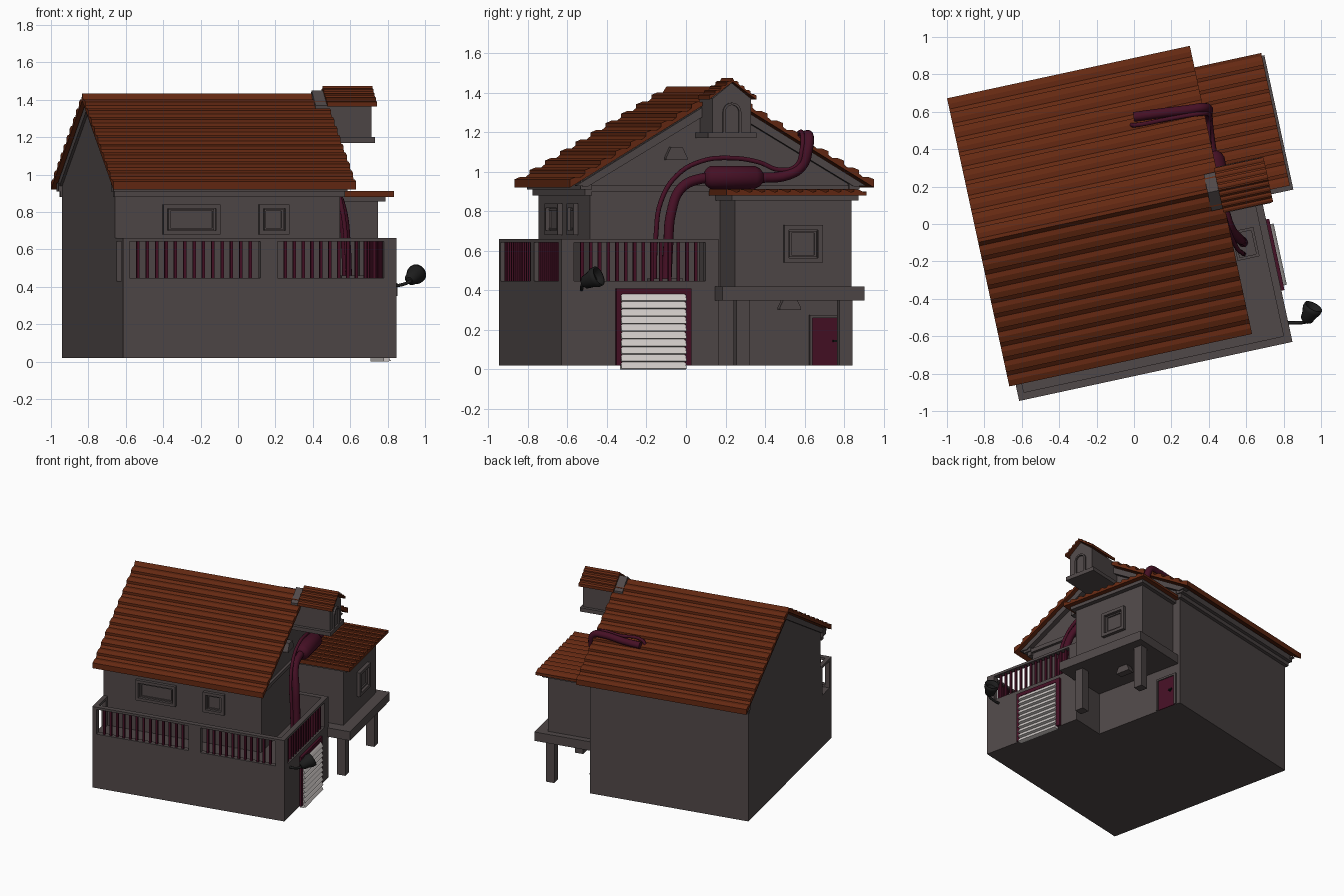
import bpy, bmesh, math
from mathutils import Vector

if "Cube" in bpy.data.objects:
    bpy.data.objects.remove(bpy.data.objects["Cube"])

YAW = math.radians(12.2)   # the whole house is turned about z


def mat(name, c):
    m = bpy.data.materials.new(name)
    m.diffuse_color = (*c, 1)
    m.use_nodes = True
    m.node_tree.nodes["Principled BSDF"].inputs["Base Color"].default_value = m.diffuse_color
    return m


WALL = mat("plaster", (.08, .065, .065))
TILE = mat("roof_tile", (.13, .022, .006))
RED = mat("maroon_paint", (.06, .005, .018))
PALE = mat("shutter_paint", (.65, .61, .59))
BLACK = mat("black_metal", (.012, .012, .012))


def finish(name, bm, m):
    bmesh.ops.recalc_face_normals(bm, faces=bm.faces)
    me = bpy.data.meshes.new(name)
    bm.to_mesh(me)
    bm.free()
    me.materials.append(m)
    ob = bpy.data.objects.new(name, me)
    ob.rotation_euler[2] = YAW
    bpy.context.collection.objects.link(ob)
    return ob


def boxes(name, m, *items):
    """Boxes given as (u0, u1, v0, v1, z0, z1), merged in one object."""
    bm = bmesh.new()
    for a, b, c, d, e, f in items:
        vs = bmesh.ops.create_cube(bm, size=1)["verts"]
        for v in vs:
            v.co = ((a + b) / 2 + v.co.x * (b - a), (c + d) / 2 + v.co.y * (d - c),
                    (e + f) / 2 + v.co.z * (f - e))
    return finish(name, bm, m)


def prism(name, m, pts, lo, hi, axis="u"):
    """Extrude a profile: (v,z) along u, or (u,z) along v."""
    bm = bmesh.new()
    co = (lambda p, t: (t, p[0], p[1])) if axis == "u" else (lambda p, t: (p[0], t, p[1]))
    f = bm.faces.new([bm.verts.new(co(p, lo)) for p in pts])
    r = bmesh.ops.extrude_face_region(bm, geom=[f])
    d = Vector(co((0, 0), hi - lo))
    bmesh.ops.translate(bm, vec=d, verts=[g for g in r["geom"] if isinstance(g, bmesh.types.BMVert)])
    return finish(name, bm, m)


def tiled(a, b, rows, lift):
    """Stepped tile line from low point a up to high point b, in (v,z)."""
    pts = []
    for i in range(rows):
        for t, h in ((0, 0.55), (0, 1), (.4, .85), (.75, .45)):
            s = (i + t) / rows
            pts.append((a[0] + (b[0] - a[0]) * s, a[1] + (b[1] - a[1]) * s + lift * h))
    return pts


def gable_roof(name, mid, half, eave, ridge, rows, lift, u0, u1):
    left = tiled((mid - half, eave), (mid, ridge), rows, lift)
    right = [(2 * mid - v, z) for v, z in reversed(left)]
    prism(name, TILE, left + [(mid, ridge + lift * .9)] + right
          + [(mid + half, eave), (mid, ridge), (mid - half, eave)], u0, u1)


def pipe(name, m, pts, r):
    cu = bpy.data.curves.new(name, "CURVE")
    cu.dimensions = "3D"
    cu.bevel_depth, cu.bevel_resolution = r, 3
    cu.use_fill_caps, cu.resolution_u = True, 5
    sp = cu.splines.new("BEZIER")
    sp.bezier_points.add(len(pts) - 1)
    for p, c in zip(sp.bezier_points, pts):
        p.co = c
        p.handle_left_type = p.handle_right_type = "AUTO"
    tmp = bpy.data.objects.new("tmp", cu)
    bpy.context.collection.objects.link(tmp)
    me = bpy.data.meshes.new_from_object(tmp.evaluated_get(bpy.context.evaluated_depsgraph_get()))
    bpy.data.objects.remove(tmp)
    bm = bmesh.new()
    bm.from_mesh(me)
    for f in bm.faces:
        f.smooth = len(f.verts) == 4
    return finish(name, bm, m)


def lathe(name, m, prof, start, direction, n=16):
    """Round part: (distance along axis, radius) rings."""
    bm = bmesh.new()
    q = Vector(direction).to_track_quat("Z", "Y")
    rings = [[bm.verts.new(Vector(start) + q @ Vector((r * math.cos(k * math.tau / n),
              r * math.sin(k * math.tau / n), d))) for k in range(n)] for d, r in prof]
    for a, b in zip(rings, rings[1:]):
        for k in range(n):
            bm.faces.new((a[k], a[(k + 1) % n], b[(k + 1) % n], b[k])).smooth = True
    bm.faces.new(rings[0])
    bm.faces.new(rings[-1])
    return finish(name, bm, m)


def frame(a, b, z0, z1, w, span, axis):
    """Four frame boxes around an opening; a..b is along axis."""
    parts = [(a, a + w, z0, z1), (b - w, b, z0, z1), (a + w, b - w, z0, z0 + w), (a + w, b - w, z1 - w, z1)]
    return [(p[0], p[1], *span, p[2], p[3]) if axis == "u" else (*span, p[0], p[1], p[2], p[3]) for p in parts]


# main body with gable ends
MID = .08
prism("main_house", WALL, [(-.59, .02), (.75, .02), (.75, .96), (MID, 1.385), (-.59, .96)], -.80, .43)
boxes("eave_cornice", WALL, (-.81, .45, -.62, -.585, .88, .91), (-.82, .46, -.645, -.585, .91, .955),
      (-.81, .45, .745, .775, .88, .91), (-.82, .46, .745, .80, .91, .955))
boxes("gable_ledge", WALL, (.425, .45, -.61, .77, .90, .93))
for nm, a, b in (("right_verge_board", .42, .47), ("left_verge_board", -.815, -.79)):
    prism(nm, WALL, [(-.67, .93), (MID, 1.385), (.83, .93), (.77, .925), (MID, 1.335), (-.61, .925)], a, b)
gable_roof("main_roof", MID, .788, .92, 1.395, 10, .042, -.835, .493)

# terrace base and railing
boxes("terrace_base", WALL, (-.80, .43, -.795, -.58, .02, .43), (.42, .695, -.795, .018, .02, .43))
T, I = (-.795, -.755), (.655, .695)
boxes("terrace_parapet", WALL,
      (-.80, .695, *T, .43, .447), (-.80, .695, *T, .642, .66),
      (-.80, -.766, *T, .447, .642), (-.05, .043, *T, .447, .642), (.626, .695, *T, .447, .642),
      (*I, -.755, .018, .43, .447), (*I, -.755, .018, .642, .66),
      (*I, -.755, -.73, .447, .642), (*I, -.05, .018, .447, .642),
      (.43, .655, -.022, .018, .43, .66),
      (-.80, -.766, -.755, -.59, .642, .66), (-.80, -.766, -.62, -.59, .43, .642))
bars = []
for a, b, n in ((-.766, -.05, 14), (.043, .626, 12)):
    for i in range(1, n):
        c = a + (b - a) * i / n
        bars.append((c - .008, c + .008, -.783, -.767, .445, .645))
for i in range(1, 15):
    c = -.73 + .68 * i / 15
    bars.append((.667, .683, c - .008, c + .008, .445, .645))
boxes("railing_bars", RED, *bars)
boxes("pipe_floor_frame", WALL, (.50, .515, -.31, -.15, .43, .46), (.605, .62, -.31, -.15, .43, .46),
      (.515, .605, -.31, -.295, .43, .46), (.515, .605, -.165, -.15, .43, .46))

# windows
for nm, a, b in (("wide_window", -.54, -.23), ("small_window", -.016, .148)):
    boxes(nm + "_frame", WALL, *frame(a, b, .68, .84, .022, (-.615, -.58), "u"),
          *frame(a + .03, b - .03, .705, .815, .01, (-.60, -.58), "u"))
boxes("room_window_frame", WALL, *frame(.334, .533, .54, .73, .024, (.775, .81), "v"),
      *frame(.364, .503, .57, .70, .01, (.775, .795), "v"))

# side room on posts
boxes("side_room", WALL, (.42, .785, .083, .687, .41, .87))
boxes("side_room_cornice", WALL, (.42, .82, .06, .715, .855, .885))
boxes("side_room_floor", WALL, (.42, .872, .0, .735, .35, .42))
boxes("side_room_posts", WALL, *[(.735, .80, c, c + .067, .02, .36) for c in (.088, .622)])
prism("side_room_roof", TILE, tiled((.025, .885), (.75, .885), 11, .028) + [(.75, .90), (.75, .88), (.025, .88)],
      .42, .858)

# little gabled dormer box with arched niche
prism("dormer_box", WALL, [(-.02, 1.19), (.18, 1.19), (.18, 1.37), (MID, 1.45), (-.02, 1.37)], .42, .725)
boxes("dormer_base", WALL, (.42, .74, -.045, .205, 1.17, 1.20))
gable_roof("dormer_roof", MID, .122, 1.365, 1.455, 4, .022, .48, .752)


def arch(w, top):
    return [(MID - w, 1.20), (MID + w, 1.20)] + [(MID + w * math.cos(t * math.pi / 10),
            top - w + w * math.sin(t * math.pi / 10)) for t in range(11)]


outer, inner = arch(.047, 1.35), arch(.035, 1.338)
prism("niche_arch", WALL, outer[1:] + [outer[0]] + [inner[0]] + inner[:1:-1] + [inner[1]], .72, .738)

# roller shutter and frame
boxes("shutter_frame", RED, (.69, .712, -.515, -.485, .02, .41), (.69, .712, -.16, -.125, .02, .41),
      (.69, .712, -.515, -.125, .382, .41))
N = 10
slats = [(.69, .382)]
for i in range(N):
    z = .382 * (1 - i / N)
    slats += [(.708, z), (.72, z - .016), (.73, z - .034)]
prism("roller_shutter", PALE, slats + [(.71, 0), (.69, 0)], -.49, -.155, "v")

# back door
boxes("door", RED, (.42, .437, .56, .705, .02, .26))
boxes("door_frame", WALL, (.42, .445, .705, .72, .02, .275), (.42, .445, .545, .56, .02, .275),
      (.42, .445, .56, .705, .26, .275))
boxes("door_handle", BLACK, (.437, .46, .665, .675, .14, .15), (.452, .46, .665, .695, .14, .15))

# hooded vents
for nm, u, v, z in (("gable_vent", .445, -.15, 1.06), ("hanging_shade", .62, .40, .30)):
    prism(nm, WALL, [(v - .055, z), (v + .055, z), (v + .055, z + .012), (v + .03, z + .065),
                     (v - .03, z + .065), (v - .055, z + .012)], u - .025, u + .03)

# exhaust pipes and muffler
pipe("main_pipe", RED, [(.55, -.22, .43), (.545, -.21, .62), (.53, -.19, .80), (.50, -.13, .92), (.49, -.03, .965),
                        (.49, .10, .97), (.49, .28, .97), (.50, .42, .985), (.51, .49, 1.03), (.515, .52, 1.12),
                        (.49, .53, 1.175), (.42, .535, 1.185), (.25, .55, 1.17), (.12, .56, 1.165)], .026)
pipe("thin_pipe", RED, [(.54, -.28, .43), (.53, -.27, .68), (.51, -.24, .85), (.49, -.15, .985), (.48, -.02, 1.055),
                        (.48, .12, 1.07), (.48, .27, 1.05), (.49, .38, 1.01), (.51, .46, 1.03), (.515, .49, 1.12),
                        (.48, .50, 1.185), (.30, .51, 1.19), (.12, .515, 1.185), (.10, .52, 1.16)], .012)
lathe("muffler", RED, [(0, .028), (.012, .046), (.03, .058), (.26, .058), (.285, .046), (.30, .028)],
      (.49, -.01, .972), (0, 1, 0))

# wall lamp
pipe("lamp_arm", BLACK, [(.69, -.69, .405), (.74, -.70, .41), (.79, -.705, .43), (.815, -.69, .45)], .009)
lathe("lamp_head", BLACK, [(0, .018), (.015, .034), (.045, .04), (.075, .052), (.10, .052), (.10, .044), (.07, .03)],
      (.785, -.705, .435), (.55, .65, .35), 14)
